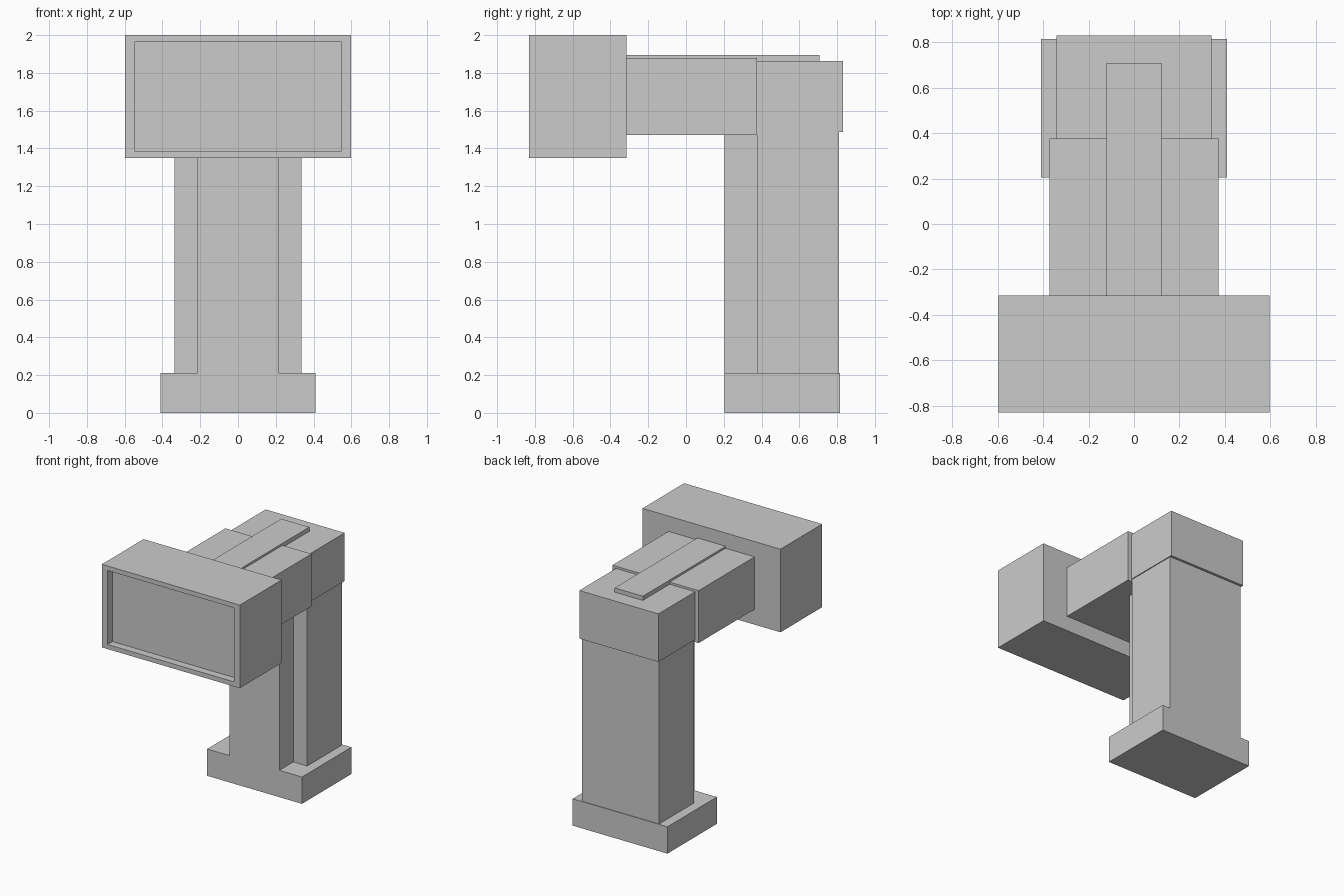
import bpy, bmesh
from mathutils import Matrix, Vector

if "Cube" in bpy.data.objects:
    bpy.data.objects.remove(bpy.data.objects["Cube"])


def box(name, x, y, z, edit=None):
    """Box spanning the (min, max) pairs given for each axis."""
    bm = bmesh.new()
    size = Vector([b - a for a, b in (x, y, z)])
    centre = Vector([(a + b) / 2 for a, b in (x, y, z)])
    bmesh.ops.create_cube(bm, size=1, matrix=Matrix.Translation(centre) @ Matrix.Diagonal((*size, 1)))
    if edit:
        edit(bm)
    mesh = bpy.data.meshes.new(name)
    bm.to_mesh(mesh)
    bm.free()
    obj = bpy.data.objects.new(name, mesh)
    bpy.context.collection.objects.link(obj)
    return obj


def recess_front(bm):
    """Sink a framed panel into the front face."""
    bm.normal_update()
    face = min(bm.faces, key=lambda f: f.normal.y)
    centre = face.calc_center_median()
    face = bmesh.ops.extrude_discrete_faces(bm, faces=[face])["faces"][0]
    bmesh.ops.scale(bm, vec=(0.547 / 0.597, 1, 0.289 / 0.325), verts=face.verts,
                    space=Matrix.Translation(-centre))
    face = bmesh.ops.extrude_discrete_faces(bm, faces=[face])["faces"][0]
    bmesh.ops.translate(bm, vec=(0, 0.06, 0), verts=face.verts)


def sym(half):
    return (-half, half)


# Foot and stepped upright
box("base", sym(0.41), (0.205, 0.815), (0, 0.21))
box("front_rib", sym(0.215), (0.205, 0.377), (0.21, 1.47))
box("column", sym(0.335), (0.377, 0.81), (0.21, 1.487))

# Corner block, arm and the thin strip along their tops
box("corner_block", sym(0.342), (0.377, 0.83), (1.487, 1.863))
box("arm", sym(0.373), (-0.315, 0.377), (1.47, 1.88))
box("top_strip", sym(0.122), (-0.315, 0.708), (1.863, 1.896))

# Head with recessed front panel
box("head", sym(0.597), (-0.83, -0.315), (1.35, 2.0), recess_front)
